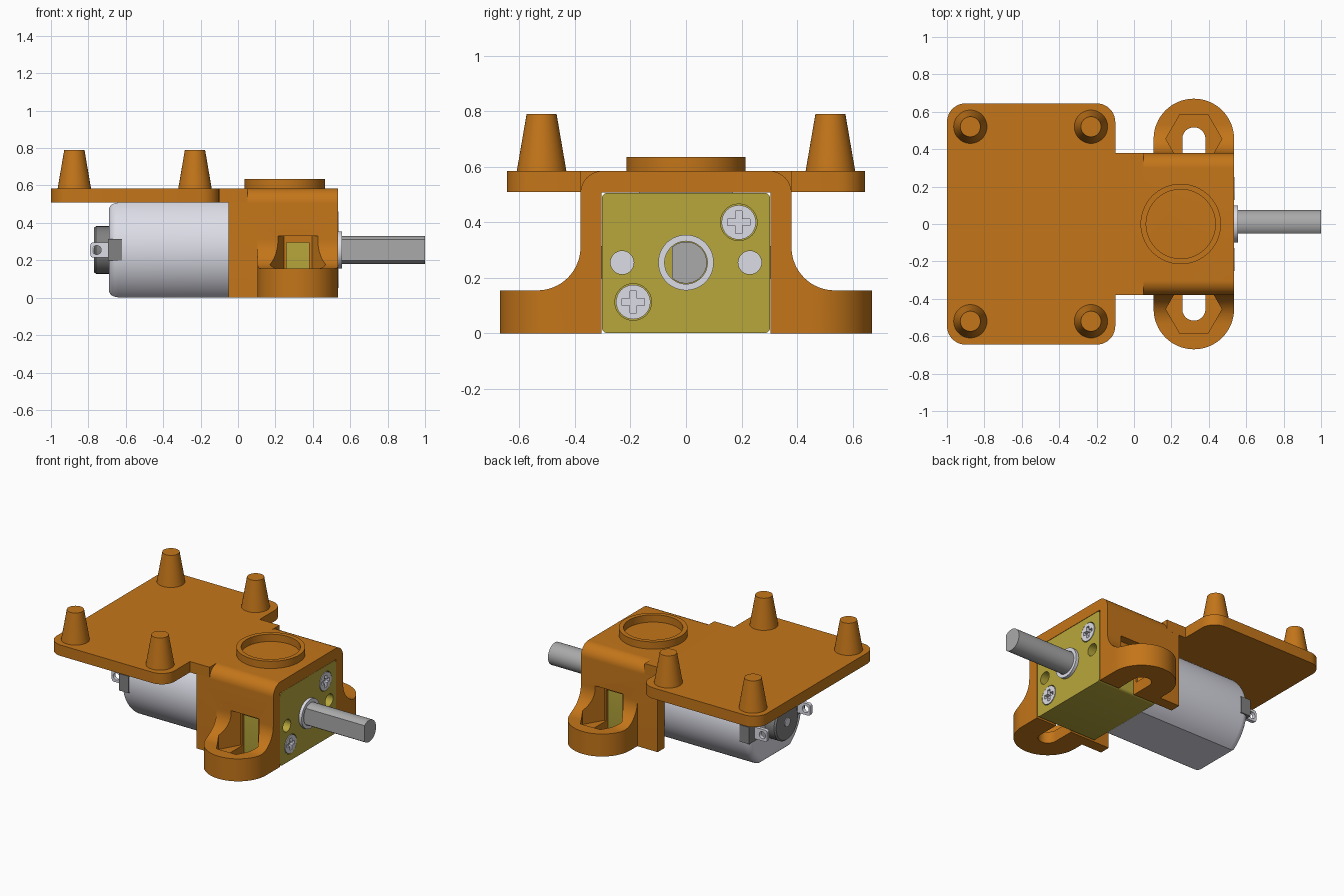
import bpy, bmesh
from math import sin, cos, pi, radians, asin

if "Cube" in bpy.data.objects:
    bpy.data.objects.remove(bpy.data.objects["Cube"])


def material(name, rgb):
    m = bpy.data.materials.new(name)
    m.diffuse_color = (*rgb, 1)
    m.use_nodes = True
    m.node_tree.nodes["Principled BSDF"].inputs["Base Color"].default_value = m.diffuse_color
    return m


ORANGE = material("orange_plastic", (0.55, 0.18, 0.01))
OLIVE = material("brass_olive", (0.48, 0.39, 0.045))
DARK = material("dark_grey", (0.22, 0.22, 0.22))
STEEL = material("steel", (0.40, 0.40, 0.40))
SILVER = material("silver", (0.72, 0.72, 0.80))


def loft(name, pts, axis, rings, mat=None, centre=(0, 0)):
    """Stack copies of a 2D outline along an axis; rings are (position, scale)."""
    order = {"x": lambda a, b, t: (t, a, b),
             "y": lambda a, b, t: (a, t, b),
             "z": lambda a, b, t: (a, b, t)}[axis]
    bm = bmesh.new()
    loops = []
    for t, s in rings:
        loops.append([bm.verts.new(order(centre[0] + (a - centre[0]) * s,
                                         centre[1] + (b - centre[1]) * s, t)) for a, b in pts])
    n = len(pts)
    for lo, hi in zip(loops, loops[1:]):
        for i in range(n):
            j = (i + 1) % n
            bm.faces.new((lo[i], lo[j], hi[j], hi[i]))
    bm.faces.new(loops[0])
    bm.faces.new(loops[-1])
    bmesh.ops.recalc_face_normals(bm, faces=bm.faces)
    me = bpy.data.meshes.new(name)
    bm.to_mesh(me)
    bm.free()
    ob = bpy.data.objects.new(name, me)
    bpy.context.collection.objects.link(ob)
    if mat:
        me.materials.append(mat)
    return ob


def prism(name, pts, axis, lo, hi, mat=None):
    return loft(name, pts, axis, [(lo, 1), (hi, 1)], mat)


def arc(cx, cy, r, a0, a1, n=12):
    return [(cx + r * cos(radians(a0 + (a1 - a0) * i / n)),
             cy + r * sin(radians(a0 + (a1 - a0) * i / n))) for i in range(n + 1)]


def circle(cx, cy, r, n=48):
    return arc(cx, cy, r, 0, 360, n)[:-1]


def rect(x0, x1, y0, y1):
    return [(x0, y0), (x1, y0), (x1, y1), (x0, y1)]


def round_rect(x0, x1, y0, y1, r, n=10):
    return (arc(x1 - r, y1 - r, r, 0, 90, n) + arc(x0 + r, y1 - r, r, 90, 180, n)
            + arc(x0 + r, y0 + r, r, 180, 270, n) + arc(x1 - r, y0 + r, r, 270, 360, n))


def combine(ob, other, op="DIFFERENCE"):
    m = ob.modifiers.new("bool", "BOOLEAN")
    m.operation, m.solver, m.object = op, "EXACT", other
    bpy.context.view_layer.objects.active = ob
    bpy.ops.object.modifier_apply(modifier=m.name)
    bpy.data.objects.remove(other, do_unlink=True)
    return ob


# Bracket: housing with rounded top edges, neck and board plate
housing = [(-0.38, 0), (0.38, 0)] + arc(0.30, 0.505, 0.08, 0, 90) + arc(-0.30, 0.505, 0.08, 90, 180)
bracket = prism("bracket", housing, "x", -0.05, 0.535, ORANGE)
combine(bracket, prism("neck", rect(-0.2, 0.05, -0.38, 0.38), "z", 0.51, 0.585, ORANGE), "UNION")
combine(bracket, prism("plate", round_rect(-1, -0.1, -0.645, 0.645, 0.1), "z", 0.51, 0.585, ORANGE), "UNION")

# Mounting ears: filleted side profile trimmed to a rounded outline
for s in (1, -1):
    side = [(0.34, 0), (0.72, 0), (0.72, 0.155)] + arc(0.535, 0.31, 0.155, 270, 180, 16) + [(0.34, 0.31)]
    ear = prism("ear", [(s * y, z) for y, z in side], "x", 0.05, 0.6, ORANGE)
    outline = [(0.535, 0.32)] + arc(0.32, 0.455, 0.215, 0, 180, 32) + [(0.105, 0.32)]
    combine(ear, prism("ear_outline", [(x, s * y) for x, y in outline], "z", -0.1, 0.4), "INTERSECT")
    combine(bracket, ear, "UNION")

# Motor cavity, bolt slots and nut pockets
combine(bracket, prism("cavity", rect(-0.305, 0.305, -0.2, 0.508), "x", -0.06, 0.7))
for s in (1, -1):
    slot = [(0.38, 0.25)] + arc(0.32, 0.455, 0.062, 0, 180, 20) + [(0.258, 0.25)]
    combine(bracket, prism("slot", [(x, s * y) for x, y in slot], "z", -0.1, 0.295))
    combine(bracket, prism("nut_pocket", circle(0.32, s * 0.455, 0.15, 6), "z", 0.08, 0.33))

# Tapered board posts
for x in (-0.875, -0.23):
    for y in (-0.52, 0.52):
        loft("board_post", circle(x, y, 0.09), "z", [(0.58, 1), (0.79, 0.6)], ORANGE, (x, y))

# Plain raised ring on the housing roof
ring = prism("roof_ring", circle(0.25, 0, 0.215, 64), "z", 0.58, 0.635, ORANGE)
combine(ring, prism("ring_hole", circle(0.25, 0, 0.185, 64), "z", 0.5, 0.7))

# Gearbox with pin holes and screw seats
SCREWS = ((0.19, 0.40), (-0.19, 0.113))
gearbox = prism("gearbox", round_rect(-0.303, 0.303, 0.001, 0.506, 0.02, 4), "x", 0.08, 0.534, OLIVE)
for y in (-0.23, 0.23):
    combine(gearbox, prism("pin_hole", circle(y, 0.255, 0.042, 32), "x", 0.0, 0.7))
for y, z in SCREWS:
    combine(gearbox, prism("screw_seat", circle(y, z, 0.066, 32), "x", 0.49, 0.7))
    screw = prism("gearbox_screw", circle(y, z, 0.062, 32), "x", 0.48, 0.536, SILVER)
    for w, h in ((0.04, 0.012), (0.012, 0.04)):
        combine(screw, prism("cross", rect(y - w, y + w, z - h, z + h), "x", 0.51, 0.6))

# Output boss and D-shaped shaft with its flat facing the front
boss = prism("shaft_boss", circle(0, 0.255, 0.1), "x", 0.52, 0.555, SILVER)
combine(boss, prism("boss_hole", circle(0, 0.255, 0.077), "x", 0.4, 0.7))
prism("output_shaft", arc(0, 0.255, 0.075, -132, 132, 40), "x", 0.5, 1.0, STEEL)

# Motor can: round sides, flat top and bottom, rounded rear edge
a = math_angle = asin(0.253 / 0.303) * 180 / pi
can = arc(0, 0.255, 0.303, -a, a, 24) + arc(0, 0.255, 0.303, 180 - a, 180 + a, 24)
edge = [(-0.64 - 0.05 * sin(radians(t)), 0.85 + 0.15 * cos(radians(t))) for t in range(90, -1, -15)]
loft("motor_can", can, "x", edge + [(0.078, 1)], SILVER, (0, 0.255))

# Rear bearing cap and axle tip
loft("rear_cap", circle(0, 0.255, 0.127), "x",
     [(-0.77, 0.93), (-0.76, 1), (-0.68, 1)], DARK, (0, 0.255))
prism("axle_tip", circle(0, 0.255, 0.03, 24), "x", -0.776, -0.76, SILVER)

# Side insulators and solder terminals
for s in (1, -1):
    lo, hi = sorted((s * 0.2, s * 0.305))
    prism("terminal_insulator", rect(-0.695, -0.62, 0.198, 0.314), "y", lo, hi, DARK)
    tab = prism("terminal", round_rect(-0.79, -0.66, 0.215, 0.295, 0.015, 4), "y",
                s * 0.235 - 0.012, s * 0.235 + 0.012, SILVER)
    combine(tab, prism("terminal_hole", circle(-0.755, 0.255, 0.024, 24), "y", -0.5, 0.5))

# Smooth shading with sharp edges kept
bpy.ops.object.select_all(action="SELECT")
bpy.context.view_layer.objects.active = bracket
bpy.ops.object.shade_smooth_by_angle(angle=radians(30))
